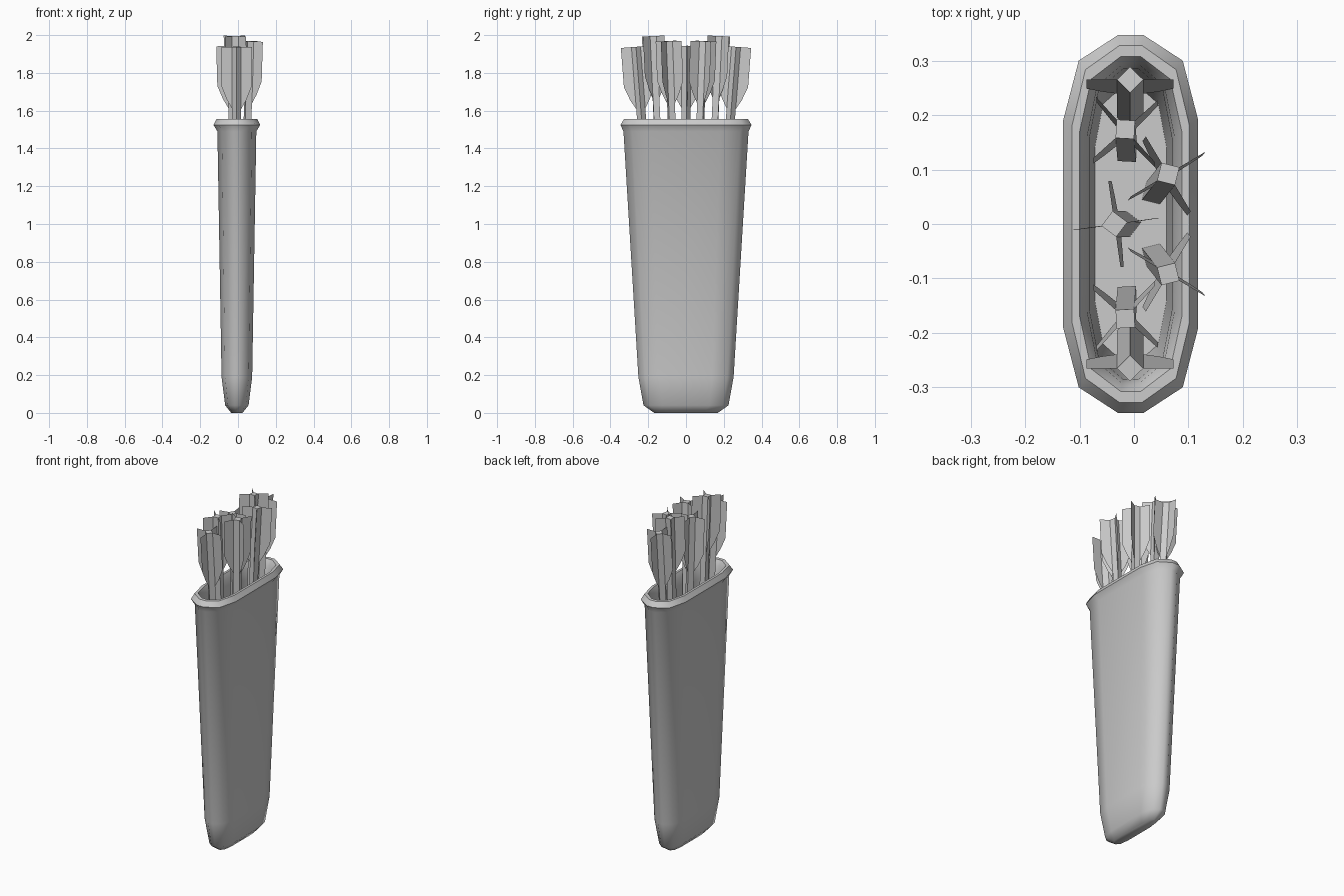
import bpy, bmesh
from math import cos, sin, radians, pi
from mathutils import Vector

if "Cube" in bpy.data.objects:
    bpy.data.objects.remove(bpy.data.objects["Cube"])

CX = -0.006  # the case sits slightly off the x axis


def make_object(name, bm, smooth_angle=None):
    bmesh.ops.recalc_face_normals(bm, faces=bm.faces)
    me = bpy.data.meshes.new(name)
    bm.to_mesh(me)
    bm.free()
    ob = bpy.data.objects.new(name, me)
    bpy.context.collection.objects.link(ob)
    if smooth_angle:
        bpy.ops.object.select_all(action='DESELECT')
        bpy.context.view_layer.objects.active = ob
        ob.select_set(True)
        bpy.ops.object.shade_smooth_by_angle(angle=radians(smooth_angle))
    return ob


def outline(hx, hy, z):
    # Twelve-sided rounded oblong with given half sizes
    quarter = [(1, 0.55), (0.77, 0.865), (0.19, 1)]
    pts = quarter + [(-x, y) for x, y in reversed(quarter)]
    pts += [(-x, -y) for x, y in pts]
    return [Vector((CX + x * hx, y * hy, z)) for x, y in pts]


# Quiver case: outer wall, rolled rim, inner wall and floor in one loft
profile = [(0.030, 0.168, 0.0), (0.062, 0.225, 0.04), (0.081, 0.252, 0.19),
           (0.103, 0.331, 1.49), (0.124, 0.347, 1.525), (0.108, 0.328, 1.555),
           (0.094, 0.308, 1.555), (0.080, 0.293, 1.525), (0.076, 0.285, 1.46),
           (0.066, 0.255, 1.05)]
bm = bmesh.new()
rings = [[bm.verts.new(p) for p in outline(*s)] for s in profile]
for a, b in zip(rings, rings[1:]):
    for i in range(12):
        j = (i + 1) % 12
        bm.faces.new((a[i], a[j], b[j], b[i]))
bm.faces.new(rings[0])
bm.faces.new(rings[-1])
make_object("quiver_case", bm, 50)


def arrow(name, top, slope, angle, length=0.92):
    # Square shaft with four thin vanes growing from its corners
    bm = bmesh.new()
    axis = Vector((slope[0], slope[1], 1)).normalized()
    top = Vector(top)
    side = Vector((cos(angle), sin(angle), 0))
    side = (side - axis * side.dot(axis)).normalized()
    dirs = [side, axis.cross(side), -side, -axis.cross(side)]
    r = 0.024
    hi = [bm.verts.new(top + d * r) for d in dirs]
    lo = [bm.verts.new(top + d * r - axis * length) for d in dirs]
    bm.faces.new(hi)
    bm.faces.new(lo)
    for i in range(4):
        j = (i + 1) % 4
        bm.faces.new((hi[i], hi[j], lo[j], lo[i]))
    vane = [(0.018, 0), (0.08, 0), (0.08, -0.21), (0.052, -0.28), (0.018, -0.34)]
    for d in dirs:
        bm.faces.new([bm.verts.new(top + d * x + axis * t) for x, t in vane])
    make_object(name, bm)


# Arrows: top point, lean, vane rotation in degrees; mirrored in y
arrow("arrow_middle", (-0.036, 0, 1.943), (-0.028, 0), radians(8))
pairs = [((0.063, 0.092, 1.968), (0.030, 0.038), 31),
         ((-0.016, 0.174, 1.995), (-0.004, 0.046), 42),
         ((-0.007, 0.265, 1.938), (0, 0.078), 0)]
for n, (top, lean, deg) in enumerate(pairs, 1):
    for label, s in (("back", 1), ("front", -1)):
        arrow(f"arrow_{label}_{n}", (top[0], s * top[1], top[2]),
              (lean[0], s * lean[1]), s * radians(deg))
